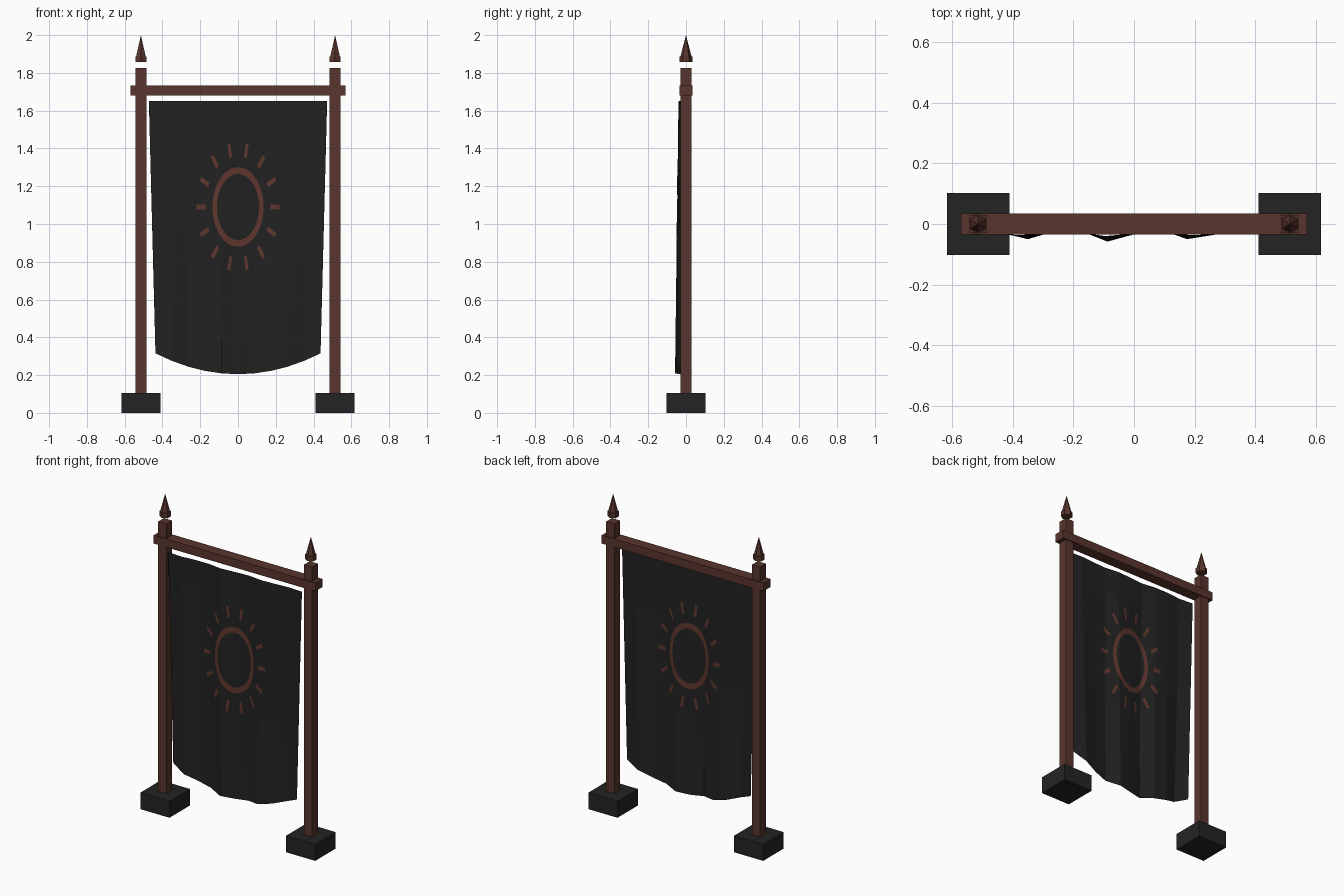
import bpy, bmesh, math

if "Cube" in bpy.data.objects:
    bpy.data.objects.remove(bpy.data.objects["Cube"])


def material(name, rgb):
    m = bpy.data.materials.new(name)
    m.diffuse_color = (*rgb, 1)
    m.use_nodes = True
    m.node_tree.nodes["Principled BSDF"].inputs["Base Color"].default_value = m.diffuse_color
    return m


WOOD = material("reddish brown wood", (0.100, 0.036, 0.027))
CLOTH = material("black cloth", (0.0160, 0.0160, 0.0160))
STONE = material("dark stone", (0.0175, 0.0175, 0.0175))
PAINT = material("rust paint", (0.115, 0.038, 0.027))


def finish(name, bm, mat):
    me = bpy.data.meshes.new(name)
    bm.to_mesh(me)
    bm.free()
    me.materials.append(mat)
    ob = bpy.data.objects.new(name, me)
    bpy.context.collection.objects.link(ob)
    return ob


def box(name, x, half_x, half_y, z0, z1, mat):
    bm = bmesh.new()
    bmesh.ops.create_cube(bm, size=1)
    for v in bm.verts:
        v.co = (x + v.co.x * 2 * half_x, v.co.y * 2 * half_y,
                z0 + (v.co.z + 0.5) * (z1 - z0))
    return finish(name, bm, mat)


def hex_cone(name, x, r0, r1, z0, z1, mat):
    bm = bmesh.new()
    bmesh.ops.create_cone(bm, cap_ends=True, segments=6, radius1=r0,
                          radius2=r1, depth=z1 - z0)
    bmesh.ops.translate(bm, verts=bm.verts, vec=(x, 0, (z0 + z1) / 2))
    return finish(name, bm, mat)


# Frame: feet, posts, floating finials and crossbar
for side, s in (("left", -1), ("right", 1)):
    x = s * 0.514
    box(side + "_foot", x, 0.103, 0.103, 0, 0.105, STONE)
    box(side + "_post", x, 0.029, 0.029, 0.105, 1.825, WOOD)
    hex_cone(side + "_finial_collar", x, 0.034, 0.034, 1.857, 1.888, WOOD)
    hex_cone(side + "_finial_spike", x, 0.029, 0, 1.888, 2.0, WOOD)
box("crossbar", 0, 0.57, 0.035, 1.68, 1.733, WOOD)

# Cloth folds: depth of each column at the hem, flattening towards the top
FOLDS = [-.028, -.050, -.024, -.022, -.058, -.034, -.018, -.050, -.036, -.015, -.030]
MID, TOP = -0.030, 1.65


def hem(u):
    return 0.205 + 0.11 * u * u


def depth(u, v):
    f = min(max((u + 1) * 5, 0), 9.9999)
    i = int(f)
    y = FOLDS[i] + (FOLDS[i + 1] - FOLDS[i]) * (f - i)
    return MID + (y - MID) * (0.35 + 0.65 * v)


def drape(x, z, off):
    """Place a front-view point on the cloth surface."""
    u = x / 0.46
    for _ in range(4):
        v = (TOP - z) / (TOP - hem(u))
        u = x / (0.472 - 0.035 * v)
    return (x, depth(u, v) + off, z)


# Banner sheet
bm = bmesh.new()
ROWS = 8
grid = []
for r in range(ROWS + 1):
    v = r / ROWS
    row = []
    for c in range(11):
        u = c / 5 - 1
        row.append(bm.verts.new((u * (0.472 - 0.035 * v), depth(u, v),
                                 TOP + (hem(u) - TOP) * v)))
    grid.append(row)
for r in range(ROWS):
    for c in range(10):
        bm.faces.new((grid[r][c], grid[r + 1][c], grid[r + 1][c + 1], grid[r][c + 1]))
finish("banner", bm, CLOTH)

# Sun emblem: ring and 14 rays, stretched upright, on both cloth faces
STRETCH, CZ = 1.56, 1.09


def emblem(name, off):
    bm = bmesh.new()

    def quad(pts):
        vs = [bm.verts.new(drape(x, CZ + z * STRETCH, off)) for x, z in pts]
        bm.faces.new(vs if off < 0 else vs[::-1])

    n = 72
    for i in range(n):
        a, b = (2 * math.pi * k / n for k in (i, i + 1))
        quad([(r * math.cos(t), r * math.sin(t))
              for r, t in ((0.112, a), (0.135, a), (0.135, b), (0.112, b))])
    for i in range(14):
        t = 2 * math.pi * i / 14
        c, s = math.cos(t), math.sin(t)
        for k in range(4):
            r0, r1 = 0.172 + 0.012 * k, 0.184 + 0.012 * k
            quad([(r * c - w * s, r * s + w * c) for r, w in
                  ((r0, -.008), (r1, -.008), (r1, .008), (r0, .008))])
    finish(name, bm, PAINT)


emblem("front_emblem", -0.003)
emblem("back_emblem", 0.003)
